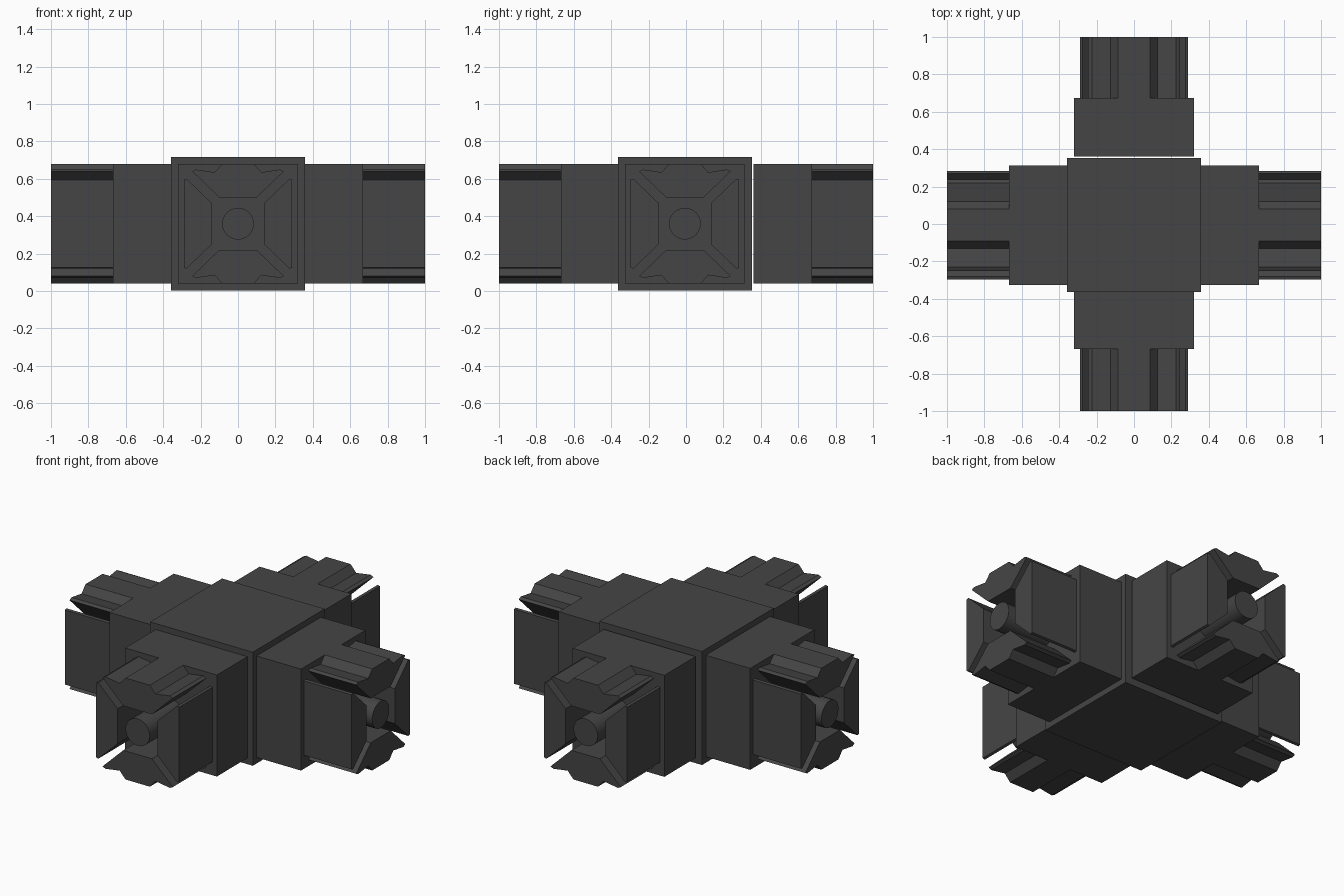
import bpy, bmesh, math
from mathutils import Matrix, Vector

if "Cube" in bpy.data.objects:
    bpy.data.objects.remove(bpy.data.objects["Cube"])

CZ = 0.36      # height of the arm axes
CY = -0.006    # slight offset of the hub along y

mat = bpy.data.materials.new("dark_plastic")
mat.diffuse_color = (0.06, 0.06, 0.06, 1)
mat.use_nodes = True
mat.node_tree.nodes["Principled BSDF"].inputs["Base Color"].default_value = mat.diffuse_color


def prism(name, profile, d0, d1, place):
    """Extrude a (u, v) profile outward along local -y from d0 to d1."""
    bm = bmesh.new()
    a = [bm.verts.new((u, -d0, v)) for u, v in profile]
    b = [bm.verts.new((u, -d1, v)) for u, v in profile]
    n = len(profile)
    bm.faces.new(a)
    bm.faces.new(b[::-1])
    for i in range(n):
        bm.faces.new((a[i], b[i], b[(i + 1) % n], a[(i + 1) % n]))
    bmesh.ops.recalc_face_normals(bm, faces=bm.faces)
    bm.transform(place)
    if place.determinant() < 0:
        bmesh.ops.reverse_faces(bm, faces=bm.faces)
    me = bpy.data.meshes.new(name)
    bm.to_mesh(me)
    bm.free()
    me.materials.append(mat)
    ob = bpy.data.objects.new(name, me)
    bpy.context.collection.objects.link(ob)
    return ob


def square(h):
    return [(-h, -h), (h, -h), (h, h), (-h, h)]


# central cube
prism("hub", square(0.358), -0.358, 0.358, Matrix.Translation((0, CY, CZ)))

# half profile of the grooved upper and lower prongs, mirrored
half = [(0.085, 0.32), (0.125, 0.275), (0.225, 0.29), (0.245, 0.28), (0.10, 0.14)]
grooved = half + [(-u, v) for u, v in reversed(half)]
# plain side prong with softened outer corners
edge = [(0.14, 0.11), (0.275, 0.24), (0.29, 0.235)]
plain = edge + [(u, -v) for u, v in reversed(edge)]
pin = [(0.085 * math.cos(i * math.tau / 24), 0.085 * math.sin(i * math.tau / 24))
       for i in range(24)]

# four arms: collar, four prongs and a round pin each
for k, side in enumerate(("front", "right", "back", "left")):
    y_off = CY if side in ("right", "left") else 0
    place = Matrix.Translation((0, y_off, CZ)) @ Matrix.Rotation(k * math.pi / 2, 4, 'Z')
    start, step = (0.362, 0.673) if side == "back" else (0.355, 0.668)
    prism(side + "_collar", square(0.32), start, step, place)
    for s, (upper, lateral) in ((1, ("upper", "right")), (-1, ("lower", "left"))):
        prism(f"{side}_{upper}_prong", [(u, s * v) for u, v in grooved], step, 1, place)
        prism(f"{side}_{lateral}_prong", [(s * u, v) for u, v in plain], step, 1, place)
    ob = prism(side + "_pin", pin, step, 1, place)
    for p in ob.data.polygons:
        p.use_smooth = len(p.vertices) == 4
